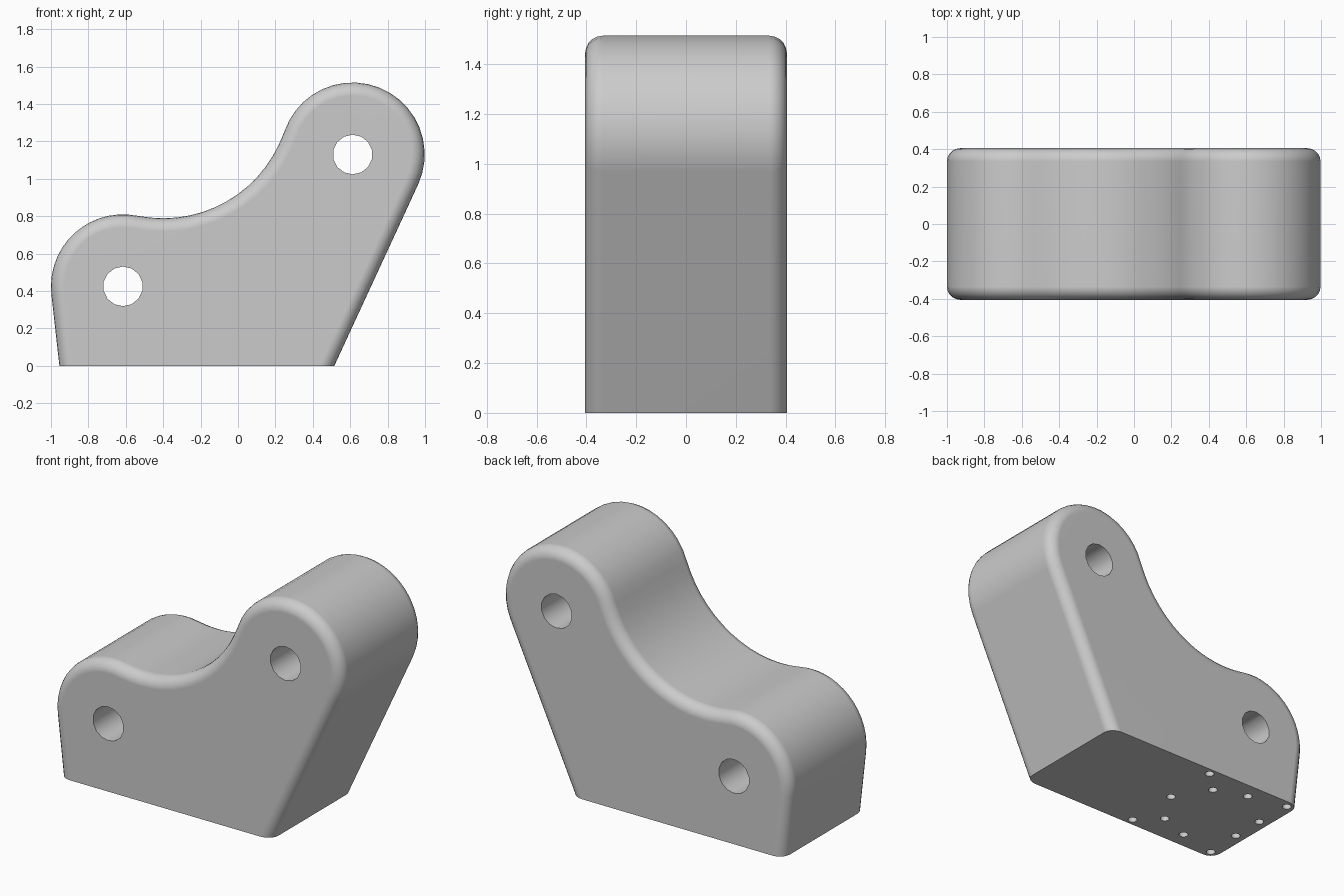
import bpy, bmesh
from math import radians, cos, sin
from mathutils import Matrix, Vector

cube = bpy.data.objects.get("Cube")
if cube:
    bpy.data.objects.remove(cube, do_unlink=True)

HALF = 0.405          # half thickness along y
LOBE = 0.385          # radius of both rounded lobes
LOW, HIGH = (-0.615, 0.425), (0.613, 1.13)

grey = bpy.data.materials.new("plain_grey")
grey.use_nodes = True
colour = (0.6, 0.6, 0.6, 1)
grey.diffuse_color = colour
grey.node_tree.nodes["Principled BSDF"].inputs["Base Color"].default_value = colour


def arc(centre, radius, start, end, steps):
    angles = [radians(start + (end - start) * i / steps) for i in range(steps + 1)]
    return [(centre[0] + radius * cos(a), centre[1] + radius * sin(a)) for a in angles]


def make_object(name, bm):
    bmesh.ops.recalc_face_normals(bm, faces=bm.faces)
    mesh = bpy.data.meshes.new(name)
    bm.to_mesh(mesh)
    bm.free()
    mesh.materials.append(grey)
    obj = bpy.data.objects.new(name, mesh)
    bpy.context.collection.objects.link(obj)
    return obj


# Side profile: low lobe, concave saddle, high lobe, sloping end
outline = [(-0.955, 0)]
outline += arc(LOW, LOBE, 186.4, 78.4, 14)
outline += arc((-0.4, 1.471), 0.682, 258.4, 341.35, 14)[1:-1]
outline += arc(HIGH, LOBE, 161.35, -24.65, 20)
outline += [(0.515, 0)]

# Bracket body, with both rims rounded except along the base
bm = bmesh.new()
face = bm.faces.new([bm.verts.new((x, -HALF, z)) for x, z in outline])
extruded = bmesh.ops.extrude_face_region(bm, geom=[face])
moved = [g for g in extruded["geom"] if isinstance(g, bmesh.types.BMVert)]
bmesh.ops.translate(bm, verts=moved, vec=(0, 2 * HALF, 0))
rims = [e for e in bm.edges
        if abs(e.verts[0].co.y - e.verts[1].co.y) < 0.001
        and max(v.co.z for v in e.verts) > 0.001]
bmesh.ops.bevel(bm, geom=rims, offset=0.07, offset_type='OFFSET', segments=5,
                profile=0.5, affect='EDGES', clamp_overlap=False)
body = make_object("bracket_body", bm)

# Cutters: two cross holes and the small sockets in the base
bm = bmesh.new()


def add_cylinder(place, radius, depth, sides, turn=Matrix()):
    bmesh.ops.create_cone(bm, cap_ends=True, segments=sides, radius1=radius,
                          radius2=radius, depth=depth,
                          matrix=Matrix.Translation(Vector(place)) @ turn)


for x, z in (LOW, HIGH):
    add_cylinder((x, 0, z), 0.106, 1.2, 14, Matrix.Rotation(radians(90), 4, 'X'))
sockets = [(-0.29, 0.36), (-0.43, 0.225), (-0.64, 0.3), (-0.9, 0.355), (-0.89, 0.11)]
for x, y in sockets:
    for side in (-1, 1):
        add_cylinder((x, side * y, 0), 0.028, 0.16, 10)
add_cylinder((-0.29, 0, 0), 0.028, 0.16, 10)
cutter = make_object("hole_cutter", bm)
cutter.hide_render = True

# Cut the holes and bake the result
cut = body.modifiers.new("holes", 'BOOLEAN')
cut.operation = 'DIFFERENCE'
cut.solver = 'EXACT'
cut.object = cutter
bpy.ops.object.select_all(action='DESELECT')
body.select_set(True)
bpy.context.view_layer.objects.active = body
bpy.ops.object.modifier_apply(modifier=cut.name)
bpy.data.objects.remove(cutter, do_unlink=True)

# Smooth rounded surfaces, crisp hole and base edges
bpy.ops.object.shade_smooth_by_angle(angle=radians(37))
weighted = body.modifiers.new("weighted_normals", 'WEIGHTED_NORMAL')
weighted.keep_sharp = True
